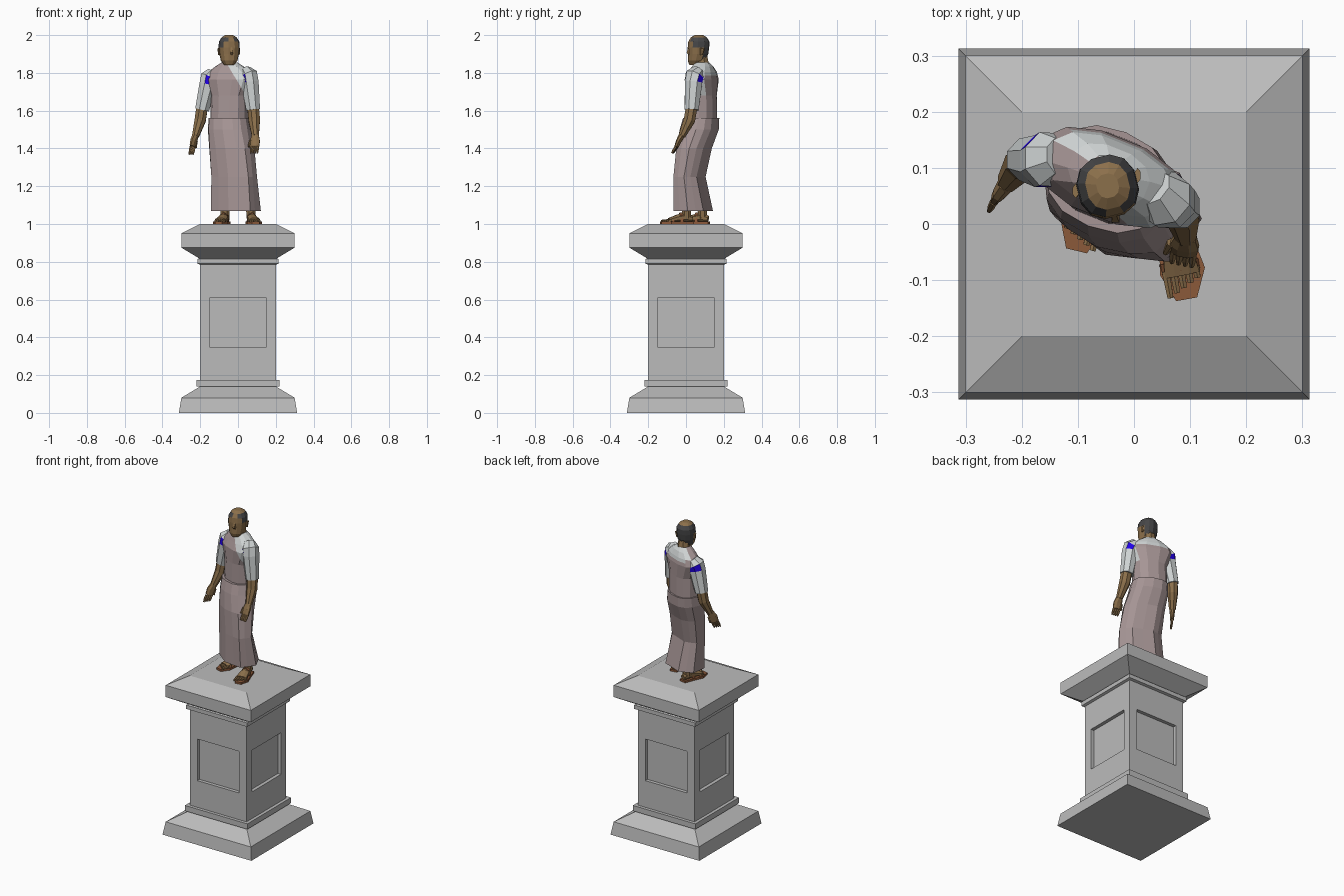
import bpy, bmesh, math
from mathutils import Vector, Matrix

cube = bpy.data.objects.get("Cube")
if cube:
    bpy.data.objects.remove(cube, do_unlink=True)


def material(name, rgb):
    m = bpy.data.materials.new(name)
    m.use_nodes = True
    m.diffuse_color = (*rgb, 1)
    m.node_tree.nodes["Principled BSDF"].inputs["Base Color"].default_value = (*rgb, 1)
    return m


stone = material("grey stone", (.5, .5, .5))
shirt = material("pale shirt", (.62, .65, .65))
robe = material("dusty robe", (.38, .30, .30))
skin = material("brown skin", (.26, .16, .07))
hair = material("dark hair", (.06, .06, .062))
leather = material("sandal leather", (.26, .10, .042))
blue = material("blue band", (.015, 0, .8))


def finish(name, bm, mats, rule=None):
    bmesh.ops.recalc_face_normals(bm, faces=bm.faces)
    if rule:
        for f in bm.faces:
            f.material_index = rule(f.calc_center_median())
    me = bpy.data.meshes.new(name)
    bm.to_mesh(me)
    bm.free()
    for m in mats:
        me.materials.append(m)
    ob = bpy.data.objects.new(name, me)
    bpy.context.collection.objects.link(ob)
    return ob


def loft(rings):
    """Skin a list of equal point rings and cap both ends."""
    bm = bmesh.new()
    loops = [[bm.verts.new(p) for p in r] for r in rings]
    n = len(loops[0])
    for a, b in zip(loops, loops[1:]):
        for i in range(n):
            j = (i + 1) % n
            bm.faces.new((a[i], a[j], b[j], b[i]))
    bm.faces.new(loops[0])
    bm.faces.new(loops[-1])
    return bm


def level_ring(x, y, z, rx, ry, yaw, n=12, fold=0):
    """Slightly squared horizontal ring, turned by yaw, with optional pleats."""
    pts = []
    for i in range(n):
        a = math.tau * (i + .5) / n
        c, s = math.cos(a), math.sin(a)
        k = 1 + fold * (-1) ** i
        p = Vector((math.copysign(abs(c) ** .85, c) * rx * k,
                    math.copysign(abs(s) ** .85, s) * ry * k, 0))
        pts.append(Matrix.Rotation(yaw, 3, 'Z') @ p + Vector((x, y, z)))
    return pts


def tube(path, side=(1, 0, 0), n=8):
    """Rings across a path of (x, y, z, half width, half thickness)."""
    pts = [Vector(p[:3]) for p in path]
    rings = []
    for i, p in enumerate(path):
        t = (pts[min(i + 1, len(pts) - 1)] - pts[max(i - 1, 0)]).normalized()
        u = Vector(side)
        u = (u - t * u.dot(t)).normalized()
        v = t.cross(u)
        rings.append([pts[i] + u * p[3] * math.cos(math.tau * (k + .5) / n)
                      + v * p[-1] * math.sin(math.tau * (k + .5) / n) for k in range(n)])
    return loft(rings)


# Pedestal: square mouldings stacked from half widths and heights
def square_stack(name, profile):
    rings = [[(sx * h, sy * h, z) for sx, sy in ((-1, -1), (1, -1), (1, 1), (-1, 1))]
             for h, z in profile]
    return finish(name, loft(rings), [stone])


square_stack("plinth", [(.313, 0), (.3, .08), (.2, .14)])
square_stack("lower_moulding", [(.22, .14), (.22, .175)])
square_stack("upper_moulding", [(.2, .785), (.215, .79), (.215, .815), (.2, .82)])
square_stack("cornice", [(.2, .815), (.3, .875), (.3, .95), (.2, 1)])

# Shaft with a sunk panel on each side
bm = bmesh.new()
bmesh.ops.create_cube(bm, size=1, matrix=Matrix.Translation((0, 0, .48)) @ Matrix.Diagonal((.4, .4, .68, 1)))
cuts = [((0, 0, z), (0, 0, 1)) for z in (.345, .61)]
cuts += [((s * .147, s * .147, 0), ax) for s in (-1, 1) for ax in ((1, 0, 0), (0, 1, 0))]
for co, no in cuts:
    bmesh.ops.bisect_plane(bm, geom=bm.verts[:] + bm.edges[:] + bm.faces[:], plane_co=co, plane_no=no)
panels = []
for f in bm.faces:
    c = f.calc_center_median()
    if abs(f.normal.z) < .1 and .345 < c.z < .61 and min(abs(c.x), abs(c.y)) < .1:
        panels.append(f)
for f in bmesh.ops.extrude_discrete_faces(bm, faces=panels)["faces"]:
    f.normal_update()
    bmesh.ops.translate(bm, verts=f.verts[:], vec=-f.normal * .022)
finish("shaft", bm, [stone])

# Robe skirt with pleats fading upwards
YAW = math.radians(-22)
skirt = [(-.015, .035, 1.07, .132, .092, .05), (-.025, .018, 1.25, .125, .07, .04),
         (-.035, .04, 1.4, .122, .085, .02), (-.045, .07, 1.5, .115, .097, 0),
         (-.048, .08, 1.56, .108, .09, 0)]
finish("robe_skirt", loft([level_ring(*r[:5], YAW, 14, r[5]) for r in skirt]), [robe])

# Torso: robe over the right shoulder, shirt on the left shoulder and upper back
torso = [(-.048, .083, 1.54, .1, .078), (-.045, .083, 1.68, .1, .075),
         (-.045, .083, 1.765, .138, .075), (-.045, .088, 1.805, .118, .062),
         (-.045, .088, 1.835, .075, .05), (-.045, .085, 1.855, .042, .036)]
bm = loft([level_ring(*r, YAW) for r in torso])
MID = Vector((-.045, .085, 0))
UN = Matrix.Rotation(-YAW, 3, 'Z')


def is_front(p):
    return (UN @ (p - MID)).y < .005


def shirt_side(p):
    return p.x + .6 * p.z - (-.06 + .6 * 1.85)


def cut(keep, co, no):
    faces = [f for f in bm.faces if keep(f.calc_center_median())]
    geom = {g for f in faces for g in [f, *f.edges, *f.verts]}
    bmesh.ops.bisect_plane(bm, geom=list(geom), plane_co=co, plane_no=no)


cut(is_front, (-.06, 0, 1.85), (1, 0, .6))
cut(lambda p: not is_front(p), (0, 0, 1.785), (0, 0, 1))


def torso_rule(p):
    if is_front(p):
        return int(shirt_side(p) > 0)
    return int(p.z > 1.785 and (UN @ (p - MID)).x > -.085 or (UN @ (p - MID)).x > .09 and p.z > 1.7)


finish("torso", bm, [robe, shirt], torso_rule)

# Arms: sleeve with band, bare forearm, palm, fingers and thumb
arms = {
    "left": dict(sleeve=[(.035, .065, 1.81, .035), (.055, .045, 1.785, .052), (.063, .04, 1.75, .05),
                         (.08, .03, 1.605, .04)],
                 arm=[(.08, .03, 1.62, .033), (.086, .018, 1.55, .033), (.092, -.022, 1.465, .02)],
                 palm=[(.092, -.022, 1.47, .02, .017), (.09, -.038, 1.44, .028, .014),
                       (.088, -.05, 1.41, .026, .011)],
                 side=(1, -.2, 0), tip=(-.003, -.022, -.035), thumb=-1),
    "right": dict(sleeve=[(-.13, .12, 1.8, .035), (-.15, .115, 1.775, .052), (-.158, .112, 1.74, .05),
                          (-.19, .115, 1.605, .04)],
                  arm=[(-.19, .115, 1.62, .033), (-.2, .108, 1.55, .032), (-.225, .075, 1.465, .02)],
                  palm=[(-.225, .075, 1.47, .02, .017), (-.234, .063, 1.44, .027, .014),
                        (-.24, .054, 1.41, .025, .011)],
                  side=(.55, .8, 0), tip=(-.008, -.016, -.042), thumb=1),
}
for who, a in arms.items():
    top, low = a["sleeve"][1][2], a["sleeve"][2][2]
    bm = tube(a["sleeve"])
    finish(who + "_sleeve", bm, [shirt, blue], lambda p: int(low + .008 < p.z < top - .008))
    finish(who + "_forearm", tube(a["arm"]), [skin])
    finish(who + "_palm", tube(a["palm"], a["side"]), [skin])
    side, tip = Vector(a["side"]).normalized(), Vector(a["tip"])
    knuckle = Vector(a["palm"][-1][:3])
    for i in range(4):
        base = knuckle + side * (i - 1.5) * .012
        finish(f"{who}_finger_{i + 1}", tube([(*base, .007), (*(base + tip * .6), .0065),
                                              (*(base + tip), .004)], n=6), [skin])
    base = Vector(a["palm"][1][:3]) + side * a["thumb"] * .024
    end = base + side * a["thumb"] * .008 + tip * .9
    finish(who + "_thumb", tube([(*base, .009), (*end, .005)], n=6), [skin])

# Neck and head, with hair round the back and sides and a bare crown
finish("neck", tube([(-.045, .088, 1.82, .042), (-.046, .078, 1.89, .036)]), [skin])
TURN = math.radians(14)
head = [(.048, 1.842, .026, .03), (.056, 1.865, .043, .046), (.064, 1.9, .051, .053),
        (.066, 1.935, .055, .056), (.068, 1.965, .053, .055), (.068, 1.988, .039, .042), (.068, 2, .02, .022)]
BACK = Matrix.Rotation(-TURN, 3, 'Z')


def hair_rule(p):
    q = BACK @ (p - Vector((-.047, .066, 0)))
    behind = q.y > .008 and p.z > 1.875
    temple = abs(q.x) > .022 and p.z > 1.945 and q.y > -.045
    return int((behind or temple) and p.z < 1.992)


finish("head", loft([level_ring(-.047, y, z, rx, ry, TURN) for y, z, rx, ry in head]), [skin, hair], hair_rule)


def head_point(u, v, z):
    return Matrix.Rotation(TURN, 3, 'Z') @ Vector((u, v, 0)) + Vector((-.047, .066, z))


finish("nose", tube([(*head_point(0, -.049, 1.94), .005), (*head_point(0, -.058, 1.908), .01),
                     (*head_point(0, -.05, 1.9), .008)], n=4), [skin])
for s, who in ((1, "left"), (-1, "right")):
    finish(who + "_ear", tube([(*head_point(s * .054, .004, 1.895), .005, .008),
                               (*head_point(s * .057, .007, 1.93), .006, .013)], n=6), [skin])
    finish(who + "_brow", tube([(*head_point(s * .01, -.051, 1.936), .004),
                                (*head_point(s * .032, -.043, 1.937), .003)], (0, 0, 1), 4), [hair])

# Feet in open sandals, placed by heel and toe positions
outline = ((-.022, 0), (.022, 0), (.032, .07), (.043, .125), (.02, .175), (-.018, .175), (-.038, .125), (-.03, .07))
for who, heel, toe, s in (("left", (.062, .038), (.093, -.135), 1), ("right", (-.06, .122), (-.102, -.05), -1)):
    h = Vector((*heel, 1))
    fwd = (Vector((*toe, 1)) - h).normalized()
    across = Vector((-fwd.y, fwd.x, 0)) * s

    def at(u, v, z):
        return h + across * u + fwd * v + Vector((0, 0, z))

    finish(who + "_sole", loft([[at(u, v, z) for u, v in outline] for z in (0, .012)]), [leather])
    finish(who + "_foot", tube([(*at(0, .005, .026), .018, .018), (*at(0, .04, .035), .024, .028),
                                (*at(0, .085, .029), .028, .022), (*at(.001, .13, .02), .034, .012)],
                               across), [skin])
    for i in range(5):
        u, reach = (i - 2) * .0135, .168 - .007 * i
        finish(f"{who}_toe_{i + 1}", tube([(*at(u, .12, .019), .008), (*at(u, reach, .016), .006)], n=6), [skin])
    finish(who + "_ankle", tube([(*at(0, .035, .03), .025), (*at(0, .038, .13), .03)]), [skin])
    for label, v, w, top in (("toe", .115, .036, .035), ("instep", .065, .028, .062)):
        strap = [[at(u, v + d, z) for u, z in ((-w, .008), (-w * .75, top * .75), (0, top), (w * .75, top * .75),
                                               (w, .008))] for d in (-.009, .009)]
        finish(f"{who}_{label}_strap", loft(strap), [leather])
